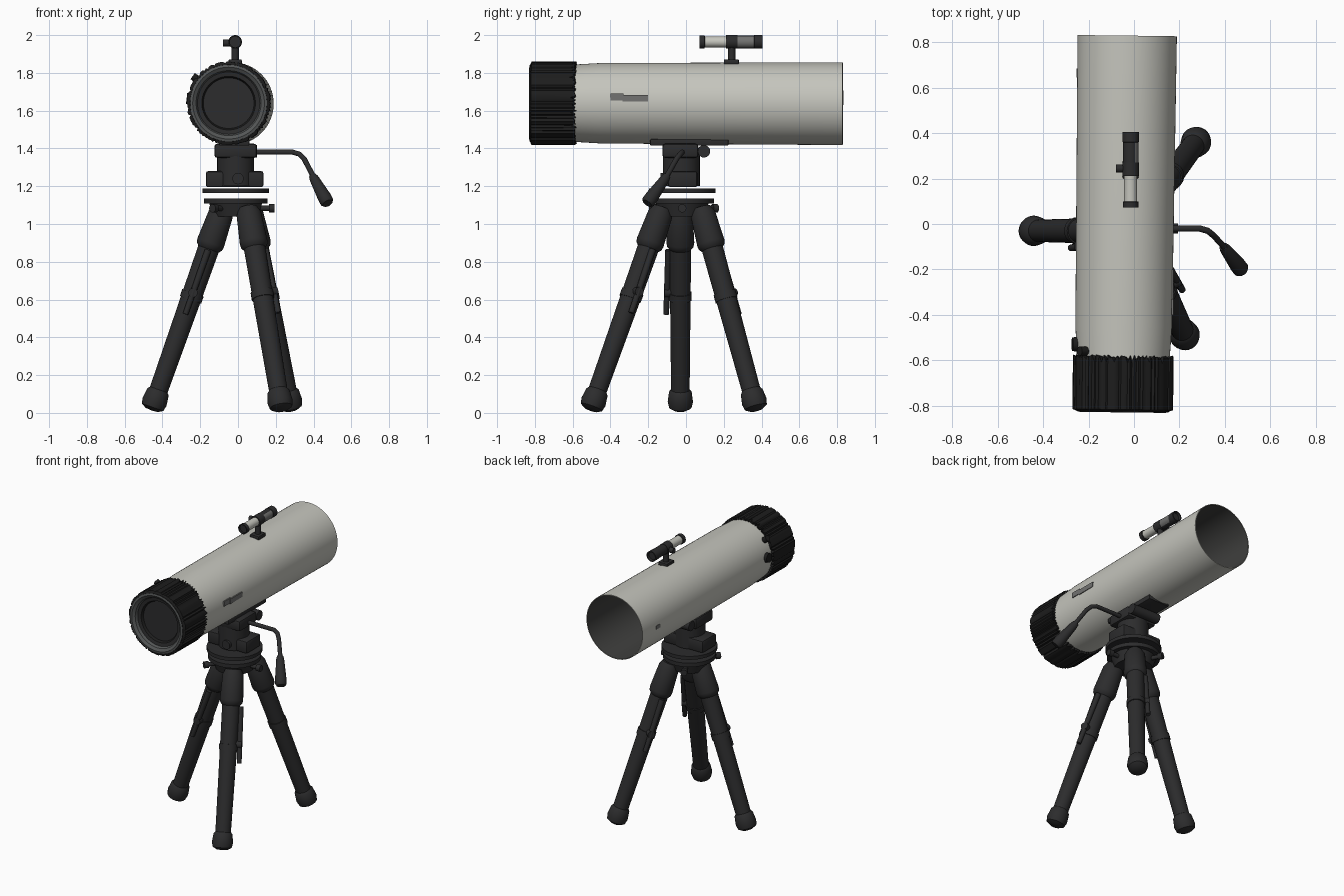
import bpy, bmesh, math, random
from mathutils import Vector

if "Cube" in bpy.data.objects:
    bpy.data.objects.remove(bpy.data.objects["Cube"])

random.seed(4)


def mat(name, r, g, b):
    m = bpy.data.materials.new(name)
    m.diffuse_color = (r, g, b, 1)
    m.use_nodes = True
    m.node_tree.nodes["Principled BSDF"].inputs["Base Color"].default_value = m.diffuse_color
    return m


WHITE = mat("tube_grey_white", 0.56, 0.56, 0.51)
BLACK = mat("cap_black", 0.012, 0.012, 0.012)
DARK = mat("tripod_charcoal", 0.025, 0.025, 0.026)
GREY = mat("ring_grey", 0.09, 0.095, 0.095)
PATCH = mat("label_grey", 0.17, 0.17, 0.165)
INNER = mat("inside_grey", 0.05, 0.05, 0.048)


def finish(name, bm, mats, angle=35):
    me = bpy.data.meshes.new(name)
    bm.to_mesh(me)
    bm.free()
    for m in mats:
        me.materials.append(m)
    ob = bpy.data.objects.new(name, me)
    bpy.context.collection.objects.link(ob)
    bpy.ops.object.select_all(action='DESELECT')
    ob.select_set(True)
    bpy.context.view_layer.objects.active = ob
    bpy.ops.object.shade_smooth_by_angle(angle=math.radians(angle))
    return ob


def lathe(name, a, b, profile, mats, bands=None, segs=32, wobble=None):
    """Revolve (radius, distance) points about the line from a towards b."""
    a, b = Vector(a), Vector(b)
    q = (b - a).to_track_quat('Z', 'Y')
    bm = bmesh.new()
    rings = []
    for k, (r, s) in enumerate(profile):
        if r == 0:
            rings.append([bm.verts.new(a + q @ Vector((0, 0, s)))] * segs)
            continue
        ring = []
        for i in range(segs):
            t = 2 * math.pi * i / segs
            rr, ss = wobble(k, i, r, s) if wobble else (r, s)
            ring.append(bm.verts.new(a + q @ Vector((rr * math.cos(t), rr * math.sin(t), ss))))
        rings.append(ring)
    for k in range(len(rings) - 1):
        lo, hi = rings[k], rings[k + 1]
        for i in range(segs):
            j = (i + 1) % segs
            f = bm.faces.new(list(dict.fromkeys((lo[i], lo[j], hi[j], hi[i]))))
            f.material_index = bands[k] if bands else 0
    return finish(name, bm, mats)


def rod(name, a, b, r0, r1=None, m=DARK, segs=24):
    length = (Vector(b) - Vector(a)).length
    return lathe(name, a, b, [(0, 0), (r0, 0), (r1 or r0, length), (0, length)], [m], segs=segs)


def box(name, lo, hi, m=DARK, bevel=0.0):
    bm = bmesh.new()
    bmesh.ops.create_cube(bm, size=1)
    for v in bm.verts:
        v.co = Vector([(l + h) / 2 + c * (h - l) for l, h, c in zip(lo, hi, v.co)])
    if bevel:
        bmesh.ops.bevel(bm, geom=bm.edges[:], offset=bevel, segments=2, affect='EDGES', profile=0.5)
    return finish(name, bm, [m])


# Main tube, open at the back, very slightly turned
FRONT, BACK = (-0.05, -0.83, 1.64), (-0.03, 0.83, 1.637)
lathe("main_tube", FRONT, BACK,
      [(0.203, 0.05), (0.204, 0.23), (0.213, 0.38), (0.219, 1.66),
       (0.214, 1.66), (0.200, 0.12), (0, 0.12)],
      [WHITE, INNER], [0, 0, 0, 0, 1, 1], segs=64)


# Ribbed end cap with a ragged rear edge
depth = [random.uniform(0.0, 0.014) if i % 2 else random.uniform(0, 0.004) for i in range(140)]
edge = [random.uniform(-0.03, 0.006) if i % 2 else random.uniform(-0.005, 0.008) for i in range(140)]


def ribs(k, i, r, s):
    return (r - depth[i], s + (edge[i] if k == 2 else 0)) if k in (1, 2) else (r, s)


lathe("ribbed_cap", FRONT, BACK, [(0.2, 0.004), (0.223, 0.012), (0.223, 0.245), (0.2, 0.245)],
      [BLACK], segs=140, wobble=ribs)

# Stepped ring and recessed disc on the front
lathe("front_ring", FRONT, BACK,
      [(0.207, 0.02), (0.203, 0.003), (0.190, 0.0), (0.172, 0.012), (0.165, 0.03),
       (0.142, 0.034), (0.134, 0.05), (0, 0.05)],
      [GREY, DARK, BLACK], [2, 0, 0, 0, 1, 2, 1], segs=64)

# Labels on the tube sides
box("side_label_front", (0.166, -0.40, 1.655), (0.174, -0.33, 1.690), PATCH)
box("side_label_rear", (0.167, -0.335, 1.648), (0.175, -0.20, 1.682), PATCH)
box("small_label", (-0.253, 0.645, 1.625), (-0.246, 0.685, 1.65), PATCH)

# Focus knobs on the left near the cap
rod("focus_knob_large", (-0.23, -0.53, 1.66), (-0.272, -0.53, 1.665), 0.035, 0.03, BLACK)
rod("focus_knob_small", (-0.20, -0.56, 1.755), (-0.24, -0.56, 1.783), 0.02, 0.02, BLACK)

# Finder scope on its stem
FX, FZ = -0.015, 1.964
finder = lathe("finder_scope", (FX, 0, FZ), (FX, 1, FZ),
               [(0, 0.085), (0.028, 0.085), (0.028, 0.072), (0.034, 0.072), (0.034, 0.098), (0.029, 0.1),
                (0.029, 0.22), (0.034, 0.27), (0.034, 0.36), (0.036, 0.362), (0.036, 0.405),
                (0.029, 0.405), (0.027, 0.39), (0, 0.39)],
               [DARK, WHITE, PATCH], [0, 0, 0, 0, 0, 1, 0, 0, 0, 0, 0, 0, 0])
for f in finder.data.polygons:
    if 0.28 < f.center.y < 0.35 and f.normal.x > 0.6:
        f.material_index = 2
rod("finder_clamp", (FX, 0.212, FZ), (FX, 0.272, FZ), 0.036)
rod("finder_screw", (FX - 0.02, 0.245, FZ - 0.005), (FX - 0.065, 0.245, FZ - 0.005), 0.018)
rod("finder_stem", (FX, 0.242, 1.85), (FX, 0.242, 1.94), 0.019)
box("finder_foot", (-0.05, 0.20, 1.845), (0.02, 0.28, 1.872), DARK, 0.006)

# Mount head under the tube
box("saddle_plate", (-0.10, -0.19, 1.415), (0.06, 0.225, 1.45), DARK, 0.006)
box("mount_block", (-0.125, -0.125, 1.35), (0.10, 0.065, 1.425), DARK, 0.015)
rod("mount_neck", (-0.012, -0.025, 1.2), (-0.012, -0.025, 1.37), 0.098, segs=40)
box("mount_base", (-0.17, -0.095, 1.195), (0.135, 0.06, 1.28), DARK, 0.012)
rod("tilt_knob", (-0.11, 0.095, 1.385), (0.10, 0.095, 1.385), 0.033)
rod("lock_knob", (0.0, -0.10, 1.24), (0.0, -0.135, 1.24), 0.03)
rod("upper_disc", (-0.012, -0.02, 1.163), (-0.012, -0.02, 1.187), 0.177, segs=48)
rod("lower_disc", (-0.012, -0.02, 1.108), (-0.012, -0.02, 1.135), 0.168, segs=48)
rod("tripod_hub", (-0.012, -0.02, 1.04), (-0.012, -0.02, 1.11), 0.12, 0.14, segs=40)

# Pan handle, a bent bar with a flared grip
cu = bpy.data.curves.new("handle_bar", 'CURVE')
cu.dimensions = '3D'
cu.bevel_depth = 0.014
cu.bevel_resolution = 3
cu.use_fill_caps = True
sp = cu.splines.new('POLY')
path = [(0.07, -0.02, 1.38), (0.29, -0.02, 1.38), (0.325, -0.03, 1.37), (0.35, -0.05, 1.345), (0.41, -0.115, 1.23)]
sp.points.add(len(path) - 1)
for p, c in zip(sp.points, path):
    p.co = (*c, 1)
bar = bpy.data.objects.new("handle_bar", cu)
cu.materials.append(DARK)
bpy.context.collection.objects.link(bar)
lathe("handle_grip", (0.395, -0.10, 1.255), (0.475, -0.205, 1.11),
      [(0, 0), (0.02, 0), (0.025, 0.02), (0.036, 0.15), (0.036, 0.185), (0.028, 0.197), (0, 0.197)], [DARK])

# Three legs: shoulder, tapered sleeve, lower tube, foot, side strut and collar
legs = [((-0.085, -0.03, 1.07), (-0.452, -0.03, 0.03)),
        ((0.055, -0.13, 1.07), (0.228, -0.50, 0.03)),
        ((0.065, 0.085, 1.07), (0.28, 0.37, 0.03))]
for n, (top, foot) in enumerate(legs, 1):
    top, foot = Vector(top), Vector(foot)
    d = (foot - top).normalized()
    length = (foot - top).length
    lathe(f"leg_{n}", top, foot,
          [(0, -0.02), (0.05, -0.015), (0.066, 0.02), (0.074, 0.18), (0.07, 0.2), (0.057, 0.215),
           (0.049, length - 0.08), (0, length - 0.08)], [DARK])
    lathe(f"foot_{n}", top, foot,
          [(0.048, length - 0.1), (0.06, length - 0.085), (0.067, length - 0.03), (0.06, length),
           (0.035, length + 0.015), (0, length + 0.018)], [DARK])
    side = Vector((-d.y, d.x, 0)).normalized()
    p, q = top + d * 0.22 + side * 0.062, top + d * 0.58 + side * 0.075
    rod(f"leg_strut_{n}", p, q, 0.018, 0.015, segs=12)
    rod(f"strut_clip_{n}", top + d * 0.46 + side * 0.03, top + d * 0.46 + side * 0.085, 0.025, segs=12)
    rod(f"leg_collar_{n}", top + d * 0.46, top + d * 0.5, 0.06)
    # Hub arm and end knob over each leg, turned between the legs
    c = Vector((-0.012, -0.02, 1.083))
    out = -Vector((d.x, d.y, 0)).normalized()
    rod(f"hub_arm_{n}", c, c + out * 0.19, 0.014, segs=12)
    rod(f"hub_knob_{n}", c + out * 0.175, c + out * 0.205, 0.022, segs=16)
